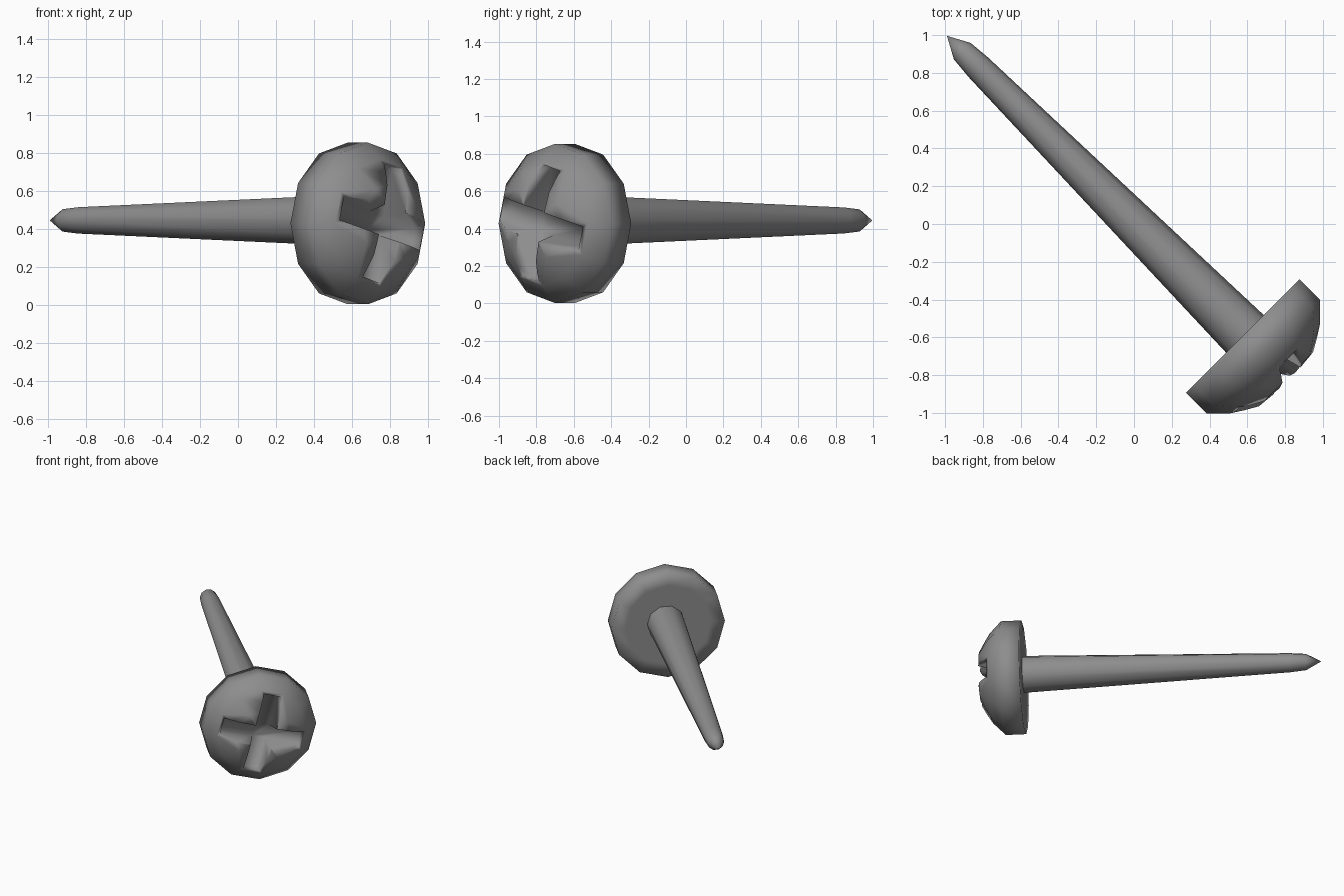
import bpy, bmesh, math
from mathutils import Matrix, Vector

if "Cube" in bpy.data.objects:
    bpy.data.objects.remove(bpy.data.objects["Cube"])

# Screw frame: local z runs along the screw towards the head, local y is up
R = Matrix(((1, 0, 1), (1, 0, -1), (0, math.sqrt(2), 0))) * (1 / math.sqrt(2))

steel = bpy.data.materials.new("dark_steel")
steel.diffuse_color = (0.27, 0.27, 0.27, 1)
steel.use_nodes = True
steel.node_tree.nodes["Principled BSDF"].inputs["Base Color"].default_value = steel.diffuse_color


def frame(t, up):
    return Matrix.Translation(R @ Vector((t, up, 0))) @ R.to_4x4()


def make_object(name, bm, matrix):
    bmesh.ops.recalc_face_normals(bm, faces=bm.faces)
    mesh = bpy.data.meshes.new(name)
    bm.to_mesh(mesh)
    bm.free()
    mesh.transform(matrix)
    mesh.materials.append(steel)
    obj = bpy.data.objects.new(name, mesh)
    bpy.context.collection.objects.link(obj)
    return obj


def lathe(name, profile, sides, matrix):
    bm = bmesh.new()
    verts = [bm.verts.new((r, 0, s)) for r, s in profile]
    edges = [bm.edges.new(p) for p in zip(verts, verts[1:])]
    bmesh.ops.spin(bm, geom=verts + edges, axis=(0, 0, 1), cent=(0, 0, 0),
                   angle=math.tau, steps=sides)
    bmesh.ops.remove_doubles(bm, verts=bm.verts, dist=0.0005)
    return make_object(name, bm, matrix)


def smooth(obj, angle):
    bpy.ops.object.select_all(action='DESELECT')
    obj.select_set(True)
    bpy.context.view_layer.objects.active = obj
    bpy.ops.object.shade_smooth_by_angle(angle=math.radians(angle))


# Tapered shank with a short point
shank = lathe("shank", [(0, -1.405), (0.062, -1.29), (0.073, -1.17),
                        (0.141, 0.83), (0, 0.83)], 10, frame(0.004, 0.444))
smooth(shank, 60)

# Domed head
head_frame = frame(-0.012, 0.428)
head = lathe("head", [(0, 0.827), (0.32, 0.827), (0.425, 0.827), (0.425, 0.98),
                      (0.335, 1.07), (0.21, 1.15), (0, 1.172)], 12, head_frame)


# Cross-shaped driver recess with sloping walls, leaning slightly clockwise
def cross(bm, half, outer, s):
    ring = []
    for i in range(4):
        turn = Matrix.Rotation(math.radians(-15 + 90 * i), 3, 'Z')
        for p in ((half, -half), (outer, -half), (outer, half)):
            ring.append(bm.verts.new(turn @ Vector((*p, s))))
    bm.faces.new(ring)
    return ring


bm = bmesh.new()
low = cross(bm, 0.052, 0.30, 1.03)
high = cross(bm, 0.10, 0.33, 1.25)
for i in range(12):
    j = (i + 1) % 12
    bm.faces.new((low[i], low[j], high[j], high[i]))
cutter = make_object("recess_cutter", bm, head_frame)
cutter.hide_render = True

cut = head.modifiers.new("recess", 'BOOLEAN')
cut.operation = 'DIFFERENCE'
cut.solver = 'EXACT'
cut.object = cutter
bpy.context.view_layer.objects.active = head
bpy.ops.object.modifier_apply(modifier=cut.name)
bpy.data.objects.remove(cutter)
smooth(head, 100)
